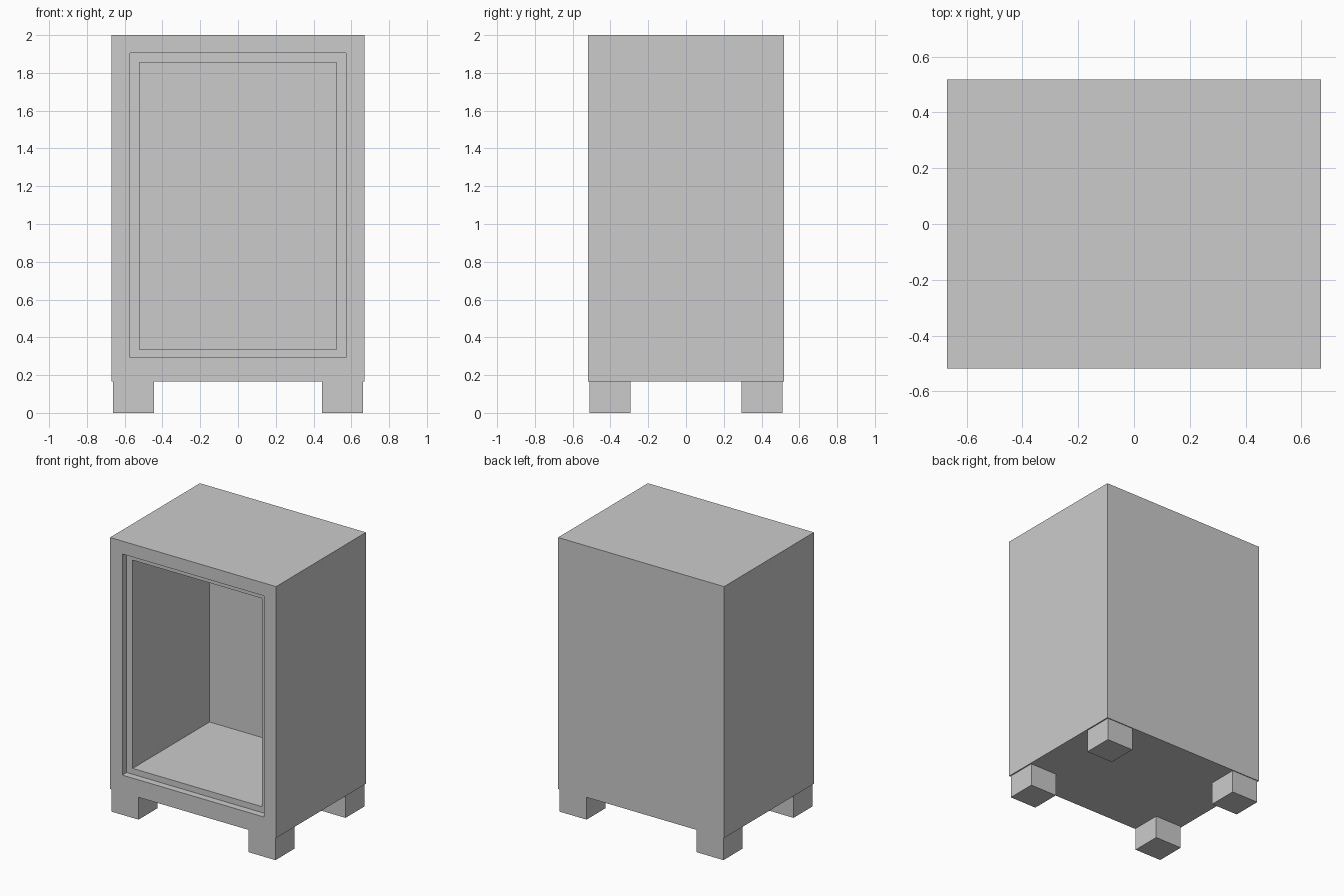
import bpy, bmesh

if "Cube" in bpy.data.objects:
    bpy.data.objects.remove(bpy.data.objects["Cube"])

HX, HY = 0.67, 0.518       # cabinet half width and half depth
Z0, Z1 = 0.166, 2.0        # cabinet bottom and top
FOOT = 0.217


def add_object(name, bm):
    bmesh.ops.recalc_face_normals(bm, faces=bm.faces)
    mesh = bpy.data.meshes.new(name)
    bm.to_mesh(mesh)
    bm.free()
    obj = bpy.data.objects.new(name, mesh)
    bpy.context.collection.objects.link(obj)
    return obj


# Open-fronted cabinet: bridge rectangular rings from the back panel,
# round the front rim, over the rebate step and into the interior
rings = [  # half width, bottom, top, y
    (HX, Z0, Z1, HY),
    (HX, Z0, Z1, -HY),
    (0.571, 0.293, 1.906, -HY),
    (0.571, 0.293, 1.906, -HY + 0.05),
    (0.522, 0.336, 1.855, -HY + 0.05),
    (0.522, 0.336, 1.855, HY - 0.1),
]
bm = bmesh.new()
loops = [[bm.verts.new((x, y, z)) for x, z in ((-w, b), (w, b), (w, t), (-w, t))]
         for w, b, t, y in rings]
for a, b in zip(loops, loops[1:]):
    for i in range(4):
        j = (i + 1) % 4
        bm.faces.new((a[i], a[j], b[j], b[i]))
bm.faces.new(loops[0])     # outer back
bm.faces.new(loops[-1])    # interior back
add_object("cabinet_body", bm)

# Four square block feet, set in slightly from the corners
for sx, side in ((-1, "left"), (1, "right")):
    for sy, end in ((-1, "front"), (1, "back")):
        bm = bmesh.new()
        bmesh.ops.create_cube(bm, size=1)
        bmesh.ops.scale(bm, vec=(FOOT, FOOT, Z0), verts=bm.verts)
        foot = add_object(f"{end}_{side}_foot", bm)
        foot.location = (sx * (0.661 - FOOT / 2), sy * (0.512 - FOOT / 2), Z0 / 2)
